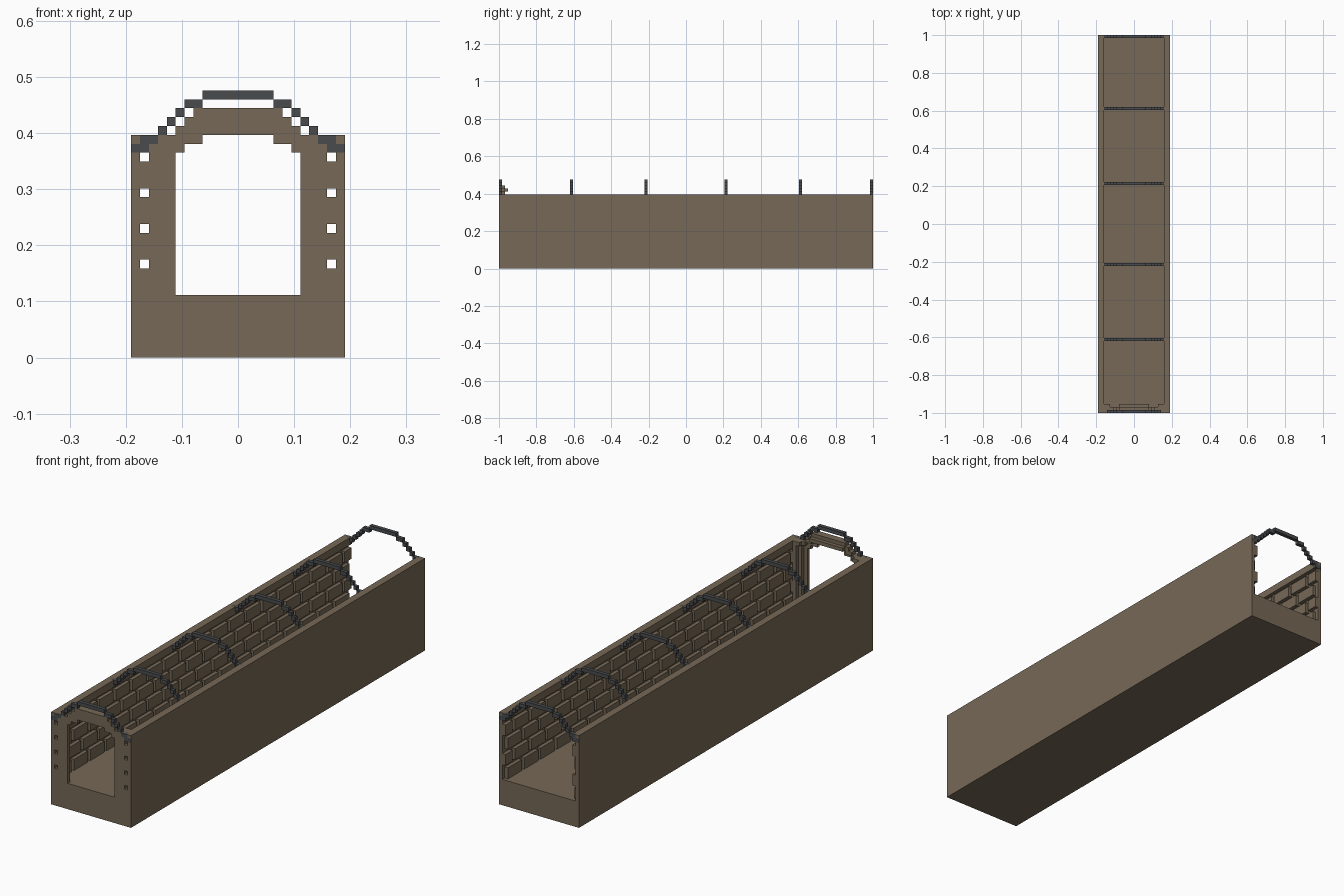
import bpy
import bmesh

U = 2 / 126          # one building unit
LENGTH = 126
HALF = 12            # half width in units
FLOOR = 7
WALL_TOP = 25

default = bpy.data.objects.get("Cube")
if default:
    bpy.data.objects.remove(default, do_unlink=True)


def material(name, colour):
    mat = bpy.data.materials.new(name)
    mat.use_nodes = True
    mat.diffuse_color = (*colour, 1)
    bsdf = next(n for n in mat.node_tree.nodes if n.type == "BSDF_PRINCIPLED")
    bsdf.inputs["Base Color"].default_value = (*colour, 1)
    bsdf.inputs["Roughness"].default_value = 0.9
    return mat


STONE = material("brown stone", (0.18, 0.14, 0.093))
IRON = material("dark iron", (0.066, 0.07, 0.075))


def point(x, y, z):
    return (x * U, y * U - 1, z * U)


def finish(bm, name, mat):
    bmesh.ops.recalc_face_normals(bm, faces=bm.faces)
    mesh = bpy.data.meshes.new(name)
    bm.to_mesh(mesh)
    bm.free()
    mesh.materials.append(mat)
    obj = bpy.data.objects.new(name, mesh)
    bpy.context.collection.objects.link(obj)
    return obj


def extrude_profile(name, profile, y0, y1, mat):
    """Extrude an x/z outline along the length."""
    bm = bmesh.new()
    face = bm.faces.new([bm.verts.new(point(x, y0, z)) for x, z in profile])
    result = bmesh.ops.extrude_face_region(bm, geom=[face], use_keep_orig=True)
    for v in result["geom"]:
        if isinstance(v, bmesh.types.BMVert):
            v.co.y = y1 * U - 1
    return finish(bm, name, mat)


def add_box(bm, x0, x1, y0, y1, z0, z1):
    verts = bmesh.ops.create_cube(bm, size=1)["verts"]
    low, high = point(x0, y0, z0), point(x1, y1, z1)
    for v in verts:
        v.co = [high[a] if v.co[a] > 0 else low[a] for a in range(3)]


def extrude_cells(name, cells, y0, y1, mat):
    """Stepped slab made from a set of x/z cells, outer skin only."""
    bm = bmesh.new()
    cache = {}

    def vert(x, y, z):
        if (x, y, z) not in cache:
            cache[x, y, z] = bm.verts.new(point(x, y, z))
        return cache[x, y, z]

    for x, z in cells:
        corners = [(x, z), (x + 1, z), (x + 1, z + 1), (x, z + 1)]
        sides = [(x, z - 1), (x + 1, z), (x, z + 1), (x - 1, z)]
        for y in (y0, y1):
            bm.faces.new([vert(a, y, b) for a, b in corners])
        for i, neighbour in enumerate(sides):
            if neighbour not in cells:
                (a, b), (c, d) = corners[i], corners[(i + 1) % 4]
                bm.faces.new([vert(a, y0, b), vert(c, y0, d),
                              vert(c, y1, d), vert(a, y1, b)])
    bmesh.ops.recalc_face_normals(bm, faces=bm.faces)
    bmesh.ops.dissolve_limit(bm, angle_limit=0.01, verts=bm.verts, edges=bm.edges)
    return finish(bm, name, mat)


def mirrored(cells):
    return cells | {(-x - 1, z) for x, z in cells}


# Trough: floor block, thin outer walls and overhanging wall caps
half = [(HALF, 0), (HALF, WALL_TOP), (10, WALL_TOP), (10, 23), (11, 23), (11, FLOOR)]
extrude_profile("floor_and_walls", half + [(-x, z) for x, z in reversed(half)],
                0, LENGTH, STONE)

# Raised bricks in staggered rows on the inner walls
for side, name in ((1, "left_bricks"), (-1, "right_bricks")):
    bm = bmesh.new()
    for row in range(4):
        z = FLOOR + row * 4
        end = LENGTH - 1 if row % 2 == 0 else LENGTH + 3
        while end > 3:
            add_box(bm, *sorted((side * 10, side * 11)),
                    max(end - 6, 3), min(end, LENGTH), z, z + 3)
            end -= 7
    finish(bm, name, STONE)


# Front gateway: layers that open wider towards the inside
def gate_cells(outer_drop, widen):
    cells = set()
    for x in range(11):
        top = max(28 - max(x - 4, 0), WALL_TOP) - (outer_drop if x < 7 else 0)
        inner = x - widen
        if inner < 4:
            bottom = 25 + min(widen, 1)
        elif inner < 6:
            bottom = 24 + min(widen, 1)
        elif inner < 7:
            bottom = 23 + min(widen, 1)
        else:
            bottom = FLOOR
        for z in range(bottom, top):
            joint = x == 10 and z in (10, 14, 18, 22)
            if not joint and not (x == 10 and z >= 23):
                cells.add((x, z))
    return mirrored(cells)


extrude_cells("gate_front", gate_cells(0, 0), 0, 1, STONE)
extrude_cells("gate_middle", gate_cells(0, 1), 1, 2, STONE)
extrude_cells("gate_back", gate_cells(1, 2), 2, 3, STONE)

# Stepped iron hoops across the top
steps = [(0, 4, 29), (4, 6, 28), (6, 7, 27), (7, 8, 26),
         (8, 9, 25), (9, 11, 24), (10, 12, 23)]
hoop = mirrored({(x, z) for a, b, z in steps for x in range(a, b)})
for number, y in enumerate((0, 24, 49, 76, 101, 125)):
    front = y - 0.04 if y == 0 else y
    back = y + 1.04 if y == 125 else y + 1
    # Hoops between the ends stay inside the outer walls
    cells = hoop if y in (0, 125) else {c for c in hoop if -11 <= c[0] <= 10}
    obj = extrude_cells(f"hoop_{number + 1}", cells, front, back, IRON)
    obj.scale.x = 0.9995
